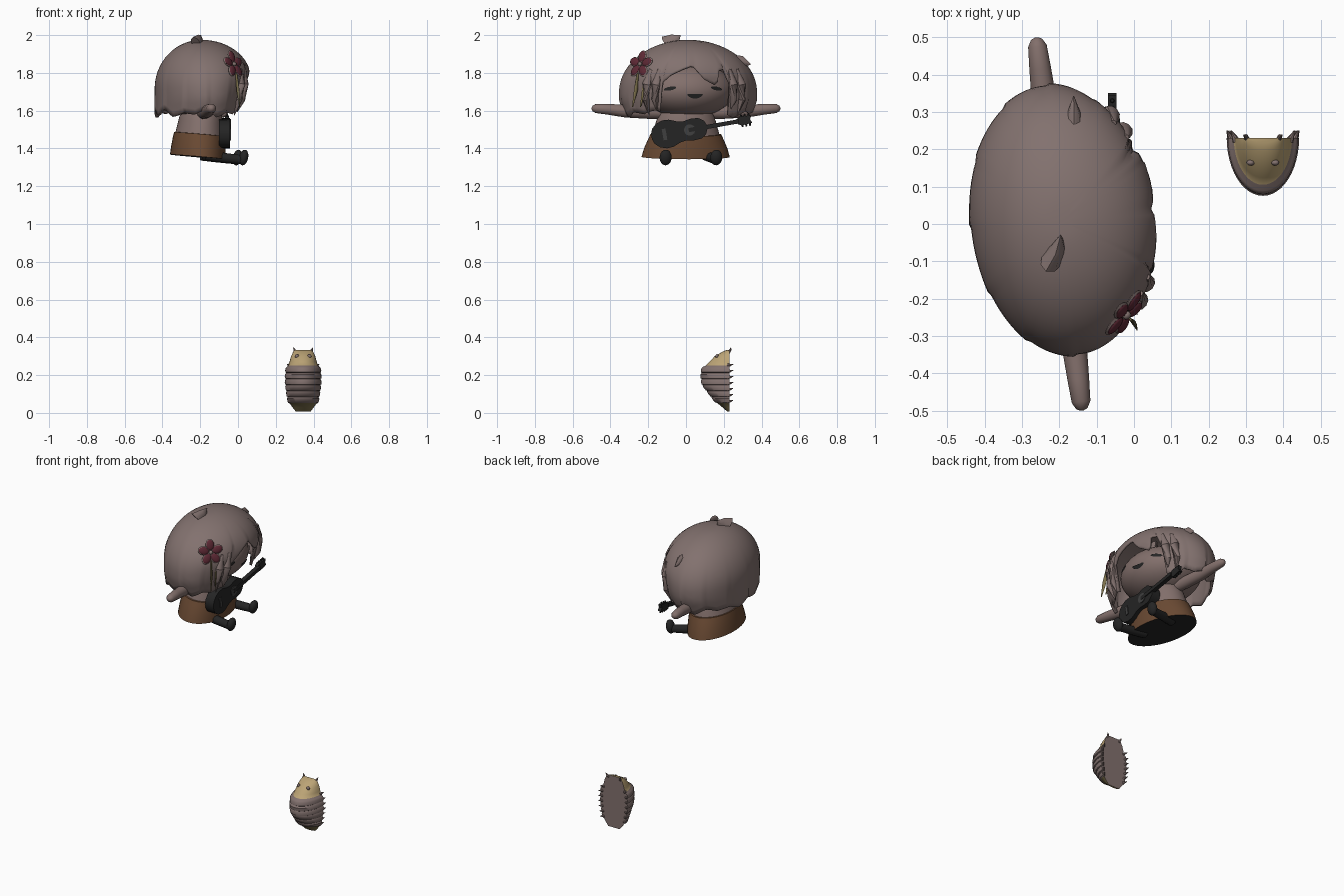
import bpy, bmesh
from math import sin, cos, pi, sqrt, radians
from mathutils import Matrix, Vector

if "Cube" in bpy.data.objects:
    bpy.data.objects.remove(bpy.data.objects["Cube"])


def material(name, rgb):
    m = bpy.data.materials.new(name)
    m.use_nodes = True
    m.diffuse_color = (*rgb, 1)
    m.node_tree.nodes["Principled BSDF"].inputs["Base Color"].default_value = (*rgb, 1)
    return m


HAIR = material("ash_brown", (.225, .167, .158))
SKIN = material("dusty_skin", (.225, .16, .148))
BROWN = material("skirt_brown", (.14, .066, .032))
BLACK = material("black", (.018, .018, .018))
GREY = material("dark_grey", (.05, .05, .05))
RED = material("wine_red", (.11, .022, .035))
TAN = material("tan", (.5, .37, .18))
OLIVE = material("olive", (.2, .16, .07))

made = []
SEAT = Matrix.Translation((-.2, 0, 0)) @ Matrix.Rotation(radians(7), 4, 'Z')
WORLD = Matrix.Identity(4)


def finish(name, bm, mats, frame, fix=True):
    if fix:
        bmesh.ops.recalc_face_normals(bm, faces=bm.faces)
    me = bpy.data.meshes.new(name)
    bm.to_mesh(me)
    bm.free()
    for m in mats:
        me.materials.append(m)
    ob = bpy.data.objects.new(name, me)
    bpy.context.collection.objects.link(ob)
    ob.matrix_world = frame
    made.append(ob)
    return ob


def loft(name, rings, mats, frame, band=lambda j: 0, ends=(0, 0), caps=(True, True), fix=True):
    """Skin a list of rings; band(j) picks the material of each strip."""
    bm = bmesh.new()
    rows = [[bm.verts.new(p) for p in r] for r in rings]
    n = len(rows[0])
    for j in range(len(rows) - 1):
        a, b = rows[j], rows[j + 1]
        for i in range(n):
            k = (i + 1) % n
            bm.faces.new((a[i], b[i], b[k], a[k])).material_index = band(j)
    if caps[0]:
        bm.faces.new(rows[0]).material_index = ends[0]
    if caps[1]:
        bm.faces.new(rows[-1][::-1]).material_index = ends[1]
    return finish(name, bm, mats, frame, fix)


def tube(name, pts, radii, mat, frame, n=14, flat=1):
    pts = [Vector(p) for p in pts]
    rings = []
    for i, p in enumerate(pts):
        d = pts[min(i + 1, len(pts) - 1)] - pts[max(i - 1, 0)]
        q = d.to_track_quat('Z', 'Y')
        rings.append([p + q @ Vector((radii[i] * flat * cos(2 * pi * k / n), radii[i] * sin(2 * pi * k / n), 0))
                      for k in range(n)])
    return loft(name, rings, [mat], frame)


def ball(name, loc, size, mat, frame, rot=WORLD, seg=24):
    bm = bmesh.new()
    bmesh.ops.create_uvsphere(bm, u_segments=seg, v_segments=seg // 2, radius=1,
                              matrix=Matrix.Translation(loc) @ rot @ Matrix.Diagonal((*size, 1)))
    return finish(name, bm, [mat], frame)


def plate(name, outline, to_world, mat, frame, depth):
    """Flat outline extruded along local x."""
    rings = [[to_world @ Vector((x, u, v)) for u, v in outline] for x in (-depth / 2, depth / 2)]
    return loft(name, rings, [mat], frame)


# Head with closed eyes and open mouth
HC, HR = Vector((0, .005, 1.71)), Vector((.215, .25, .15))
ball("head", HC, HR, SKIN, SEAT, seg=40)


def face_mark(name, outline, mat):
    bm = bmesh.new()
    vs = []
    for y, z in outline:
        k = 1 - ((y - HC.y) / HR.y) ** 2 - ((z - HC.z) / HR.z) ** 2
        vs.append(bm.verts.new((HR.x * sqrt(max(k, 0)) + .006, y, z)))
    f = bm.faces.new(vs)
    if f.normal.x < 0:
        f.normal_flip()
    finish(name, bm, [mat], SEAT, False)


circle = [(cos(2 * pi * k / 16), sin(2 * pi * k / 16)) for k in range(16)]
for side, y0 in (("right", -.109), ("left", .14)):
    face_mark(side + "_eye", [(y0 + .032 * u, 1.717 + .01 * v + (.006 if y0 < 0 else -.006) * u)
                              for u, v in circle], BLACK)
face_mark("mouth", [(.022 + .042 * u, 1.682 + (.006 if v > 0 else .018) * v + .006 * u * u)
                    for u, v in circle], BLACK)

# Hair dome: lower edge follows the fringe in front and lock tips elsewhere
FRINGE = ((-28, 1.74), (-20, 1.79), (-10, 1.82), (-1, 1.84), (3, 1.81), (9, 1.765),
          (18, 1.735), (21, 1.75), (23, 1.81), (30, 1.82), (33, 1.74))
TOP = 1.975


def hair_edge(a):
    if FRINGE[0][0] <= a <= FRINGE[-1][0]:
        for (a0, z0), (a1, z1) in zip(FRINGE, FRINGE[1:]):
            if a <= a1:
                return z0 + (z1 - z0) * (a - a0) / (a1 - a0)
    return 1.572 + .05 * abs(((a / 30) % 1) - .4) + .01 * sin(a * .11)


def dome(z, z0):
    return sqrt(max(0, 1 - ((z - z0) / (TOP - z0)) ** 2)) if z > z0 else 1


def hair_point(a, z, grow=1):
    c, s = cos(radians(a)), sin(radians(a))
    front = .255 * dome(z, 1.78) - max(0, 1.78 - z) * .28
    side = .365 * dome(z, 1.70) - max(0, 1.66 - z) * .35
    rx = front if c > 0 else .245 * dome(z, 1.72)
    return Vector((.008 + rx * c * grow, .01 + side * s * grow, z))


rings = []
for j in range(1, 21):
    t = j / 20
    ring = []
    for i in range(120):
        a = i * 3 - 180
        z = TOP - (TOP - hair_edge(a)) * (1 - cos(pi / 2 * t)) ** .95
        ring.append(hair_point(a, z, 1 + .035 * t ** 4 * (((a / 30) % 1) - .5)))
    rings.append(ring)
hair = loft("hair", rings, [HAIR], SEAT, caps=(True, False), fix=False)
thick = hair.modifiers.new("thickness", 'SOLIDIFY')
thick.thickness, thick.offset = .014, -1

# Loose tufts on the crown and left side, and locks framing the face
tube("crown_tuft", [(-.03, -.09, 1.945), (-.01, -.06, 1.975), (.0, -.03, 2.0)], [.06, .035, .002], HAIR, SEAT, 8, .5)
tube("side_tuft", [(.07, .24, 1.85), (.075, .29, 1.86), (.08, .335, 1.845)], [.045, .03, .002], HAIR, SEAT, 8, .6)
for a, low in ((-33, 1.60), (-42, 1.575), (37, 1.61), (47, 1.58)):
    pts = [hair_point(a, z, 1.0) for z in (1.82, 1.74, 1.66, low)]
    tube("face_lock", pts, [.008, .026, .024, .002], HAIR, SEAT, 10, .8)

# Flower ornament with hanging ribbons
normal = Vector((.75, -.58, .32)).normalized()
aim = normal.to_track_quat('Z', 'Y').to_matrix().to_4x4()
base = Vector((-.025, -.24, 1.845))
for k in range(5):
    turn = aim @ Matrix.Rotation(2 * pi * k / 5 + .3, 4, 'Z')
    mid = base + turn @ Vector((.043, 0, 0))
    ball("petal_rim", mid, (.035, .026, .008), HAIR, WORLD, turn, 16)
    ball("petal", mid + normal * .005, (.03, .022, .008), RED, WORLD, turn, 16)
ball("flower_heart", base + normal * .008, (.012, .012, .01), HAIR, WORLD, aim, 12)
for dy in (0, .042):
    tube("ribbon", [(-.01, -.255 + dy, 1.80), (.0, -.265 + dy, 1.71), (.008, -.283 + dy, 1.62)],
         [.006, .012, .003], OLIVE, WORLD, 8, .5)

# Bell-shaped body: shirt above, skirt below, dark underside
lean = Matrix.Translation((-.005, 0, 1.46)) @ Matrix.Rotation(radians(5), 4, 'Y')
PROFILE = ((-.105, .145, .235), (-.06, .143, .222), (-.01, .138, .2), (.015, .134, .188),
           (.016, .127, .178), (.08, .117, .16), (.15, .104, .135), (.19, .08, .1))
rings = [[lean @ Vector((rx * cos(2 * pi * k / 40), ry * sin(2 * pi * k / 40), z)) for k in range(40)]
         for z, rx, ry in PROFILE]
loft("body", rings, [BROWN, SKIN, BLACK], SEAT, lambda j: int(j > 3), (2, 1))

# Arms held straight out, legs stretched forward with upright shoes
for side, s in (("left", 1), ("right", -1)):
    tube(side + "_arm", [(0, s * y, z) for y, z in ((.1, 1.59), (.2, 1.592), (.32, 1.597), (.42, 1.608),
                                                   (.48, 1.612), (.498, 1.612), (.503, 1.612))],
         [.034, .036, .034, .029, .025, .015, .004], SKIN, SEAT)
    tube(side + "_leg", [(.02, s * .105, 1.365), (.12, s * .122, 1.35), (.21, s * .134, 1.34)],
         [.03, .026, .024], BLACK, SEAT)
    ball(side + "_shoe", (.215, s * .135, 1.352), (.024, .032, .042), BLACK, SEAT,
         Matrix.Rotation(radians(12), 4, 'Y'))

# Guitar
G = Matrix.Translation((-.072, -.025, 1.49)) @ Matrix.Rotation(radians(10), 4, 'X')
HALF = ((-.16, .015), (-.15, .04), (-.125, .063), (-.09, .075), (-.055, .073), (-.015, .057),
        (.02, .051), (.06, .058), (.1, .055), (.128, .035), (.138, .012))
outline = [(u, -v) for u, v in HALF] + [(u, v) for u, v in HALF[::-1]]
plate("guitar_body", outline, G, BLACK, WORLD, .058)
lift = G @ Matrix.Translation((.03, 0, 0))
plate("sound_hole", [(.045 + .03 * u, .03 * v) for u, v in circle], lift, GREY, WORLD, .006)
plate("bridge", [(-.1, -.03), (-.08, -.03), (-.08, .03), (-.1, .03)], lift, GREY, WORLD, .008)
plate("guitar_neck", [(.04, -.011), (.31, -.011), (.31, .011), (.04, .011)],
      G @ Matrix.Translation((.022, 0, 0)), BLACK, WORLD, .026)
plate("guitar_head", [(.30, -.013), (.32, -.024), (.378, -.02), (.37, 0), (.378, .02), (.32, .024), (.30, .013)],
      G @ Matrix.Translation((.014, 0, 0)), BLACK, WORLD, .022)
for u in (.325, .345, .365):
    for s in (-1, 1):
        ball("tuning_peg", G @ Vector((.014, u, s * .026)), (.006, .006, .009), BLACK, WORLD, seg=8)

# Small banded creature: tan head and tail, ridged shell, flat back
CX, BACK = .345, .23
SHAPE = ((.008, .04, .012), (.05, .072, .062), (.06, .077, .075), (.15, .09, .142), (.2, .09, .148),
         (.245, .086, .14), (.25, .078, .125), (.3, .064, .078), (.325, .052, .035), (.334, .04, .012))


def shape_at(z):
    for (z0, w0, d0), (z1, w1, d1) in zip(SHAPE, SHAPE[1:]):
        if z <= z1:
            f = (z - z0) / (z1 - z0)
            return w0 + (w1 - w0) * f, d0 + (d1 - d0) * f
    return SHAPE[-1][1:]


def u_ring(z, grow=0):
    w, d = shape_at(z)
    return [(CX + (w + grow) * cos(pi * k / 24), BACK - (d + grow) * sin(pi * k / 24), z) for k in range(25)]


BANDS = 6
step = (.247 - .056) / BANDS
rings = [u_ring(z) for z in (.008, .03, .052)]
for k in range(BANDS):
    z = .056 + step * k
    rings += [u_ring(z, .006), u_ring(z + step * .6, .007), u_ring(z + step * .9, .001)]
shell_top = len(rings) - 1
rings += [u_ring(z) for z in (.25, .27, .3, .325, .334)]
pet = loft("creature_body", rings, [TAN, HAIR, OLIVE], WORLD,
           lambda j: 2 if j < 2 else int(j <= shell_top))
for f in pet.data.polygons:
    if f.normal.y > .98:
        f.material_index = 1

for s in (-1, 1):
    ball("creature_eye", (CX + s * .033, .164, .3), (.011, .008, .011), HAIR, WORLD, seg=14)
    tube("creature_ear", [(CX + s * .042, .225, .318), (CX + s * .046, .235, .334), (CX + s * .052, .238, .346)],
         [.008, .006, .001], HAIR, WORLD, 8)
    for k in range(BANDS + 1):
        z = .06 + step * k
        w = shape_at(z)[0]
        tube("shell_spike", [(CX + s * (w - .006), .222, z), (CX + s * (w + .007), .25, z + .006)],
             [.011, .001], HAIR, WORLD, 8)

# Smooth shading with crisp edges kept
bpy.ops.object.select_all(action='DESELECT')
for ob in made:
    ob.select_set(True)
bpy.context.view_layer.objects.active = made[0]
bpy.ops.object.shade_smooth_by_angle(angle=radians(40))
